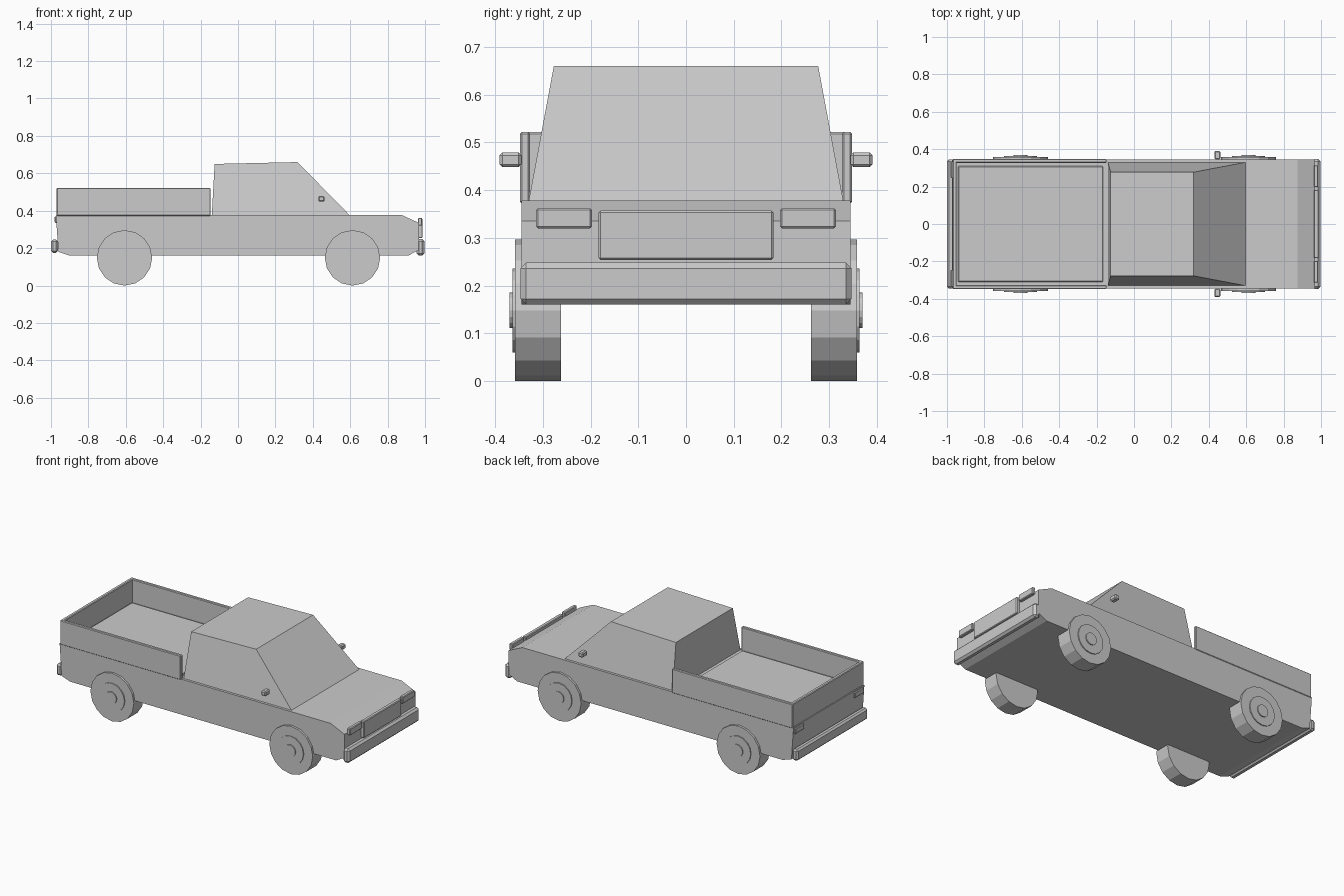
import bpy, bmesh
from math import pi
from mathutils import Matrix

if "Cube" in bpy.data.objects:
    bpy.data.objects.remove(bpy.data.objects["Cube"])


def finish(name, bm, bevel=0):
    bmesh.ops.recalc_face_normals(bm, faces=bm.faces)
    me = bpy.data.meshes.new(name)
    bm.to_mesh(me)
    bm.free()
    ob = bpy.data.objects.new(name, me)
    bpy.context.collection.objects.link(ob)
    if bevel:
        mod = ob.modifiers.new("bevel", 'BEVEL')
        mod.width = bevel
        mod.segments = 1
    return ob


def box(name, x, y, z, bevel=0.004):
    """Box from (min, max) ranges."""
    bm = bmesh.new()
    bmesh.ops.create_cube(bm, size=1)
    for v in bm.verts:
        for i, (a, b) in enumerate((x, y, z)):
            v.co[i] = a if v.co[i] < 0 else b
    return finish(name, bm, bevel)


def side_profile(name, points):
    """Side outline of (x, z, half width), spanned from left to right."""
    bm = bmesh.new()
    near = [bm.verts.new((x, -w, z)) for x, z, w in points]
    far = [bm.verts.new((x, w, z)) for x, z, w in points]
    bm.faces.new(near)
    bm.faces.new(far[::-1])
    n = len(points)
    for i in range(n):
        j = (i + 1) % n
        bm.faces.new((near[i], far[i], far[j], near[j]))
    return finish(name, bm)


def disc(name, x, z, y0, y1, r, sides=16):
    bm = bmesh.new()
    m = (Matrix.Translation((x, (y0 + y1) / 2, z)) @ Matrix.Rotation(pi / 2, 4, 'X'))
    bmesh.ops.create_cone(bm, cap_ends=True, segments=sides, radius1=r, radius2=r,
                          depth=abs(y1 - y0), matrix=m)
    return finish(name, bm)


# Lower body and cab
W = 0.345
side_profile("body", [(x, z, W) for x, z in (
    (-0.974, 0.378), (-0.96, 0.18), (-0.90, 0.16), (0.91, 0.16),
    (0.967, 0.19), (0.967, 0.335), (0.873, 0.378))])
side_profile("cab", [(-0.14, 0.376, 0.33), (0.597, 0.376, 0.33),
                     (0.318, 0.66, 0.277), (-0.125, 0.65, 0.277)])

# Open cargo bed
box("bed_floor", (-0.94, -0.165), (-0.31, 0.31), (0.37, 0.388))
box("tailgate", (-0.97, -0.948), (-W, W), (0.376, 0.522))

# Bumpers and grille
box("front_bumper", (0.955, 0.997), (-0.347, 0.347), (0.16, 0.248), 0.012)
box("rear_bumper", (-1.0, -0.963), (-0.345, 0.345), (0.175, 0.245), 0.01)
box("grille", (0.962, 0.987), (-0.183, 0.183), (0.254, 0.357))

for side, s in (("right", -1), ("left", 1)):
    def span(a, b):
        return tuple(sorted((s * a, s * b)))

    # Bed walls, lights and mirrors
    box(side + "_bed_wall", (-0.97, -0.147), span(0.327, 0.348), (0.372, 0.522))
    box(side + "_headlight", (0.962, 0.985), span(0.197, 0.314), (0.32, 0.362))
    box(side + "_taillight", (-0.98, -0.96), span(0.245, 0.335), (0.335, 0.37))
    box(side + "_mirror", (0.43, 0.462), span(0.345, 0.391), (0.448, 0.479), 0.006)

    # Wheels with rim and hub cap
    for end, x in (("rear", -0.607), ("front", 0.612)):
        name = f"{side}_{end}_"
        disc(name + "tire", x, 0.148, s * 0.262, s * 0.358, 0.148)
        disc(name + "rim", x, 0.148, s * 0.34, s * 0.364, 0.088)
        disc(name + "hub_cap", x, 0.148, s * 0.35, s * 0.37, 0.037)
